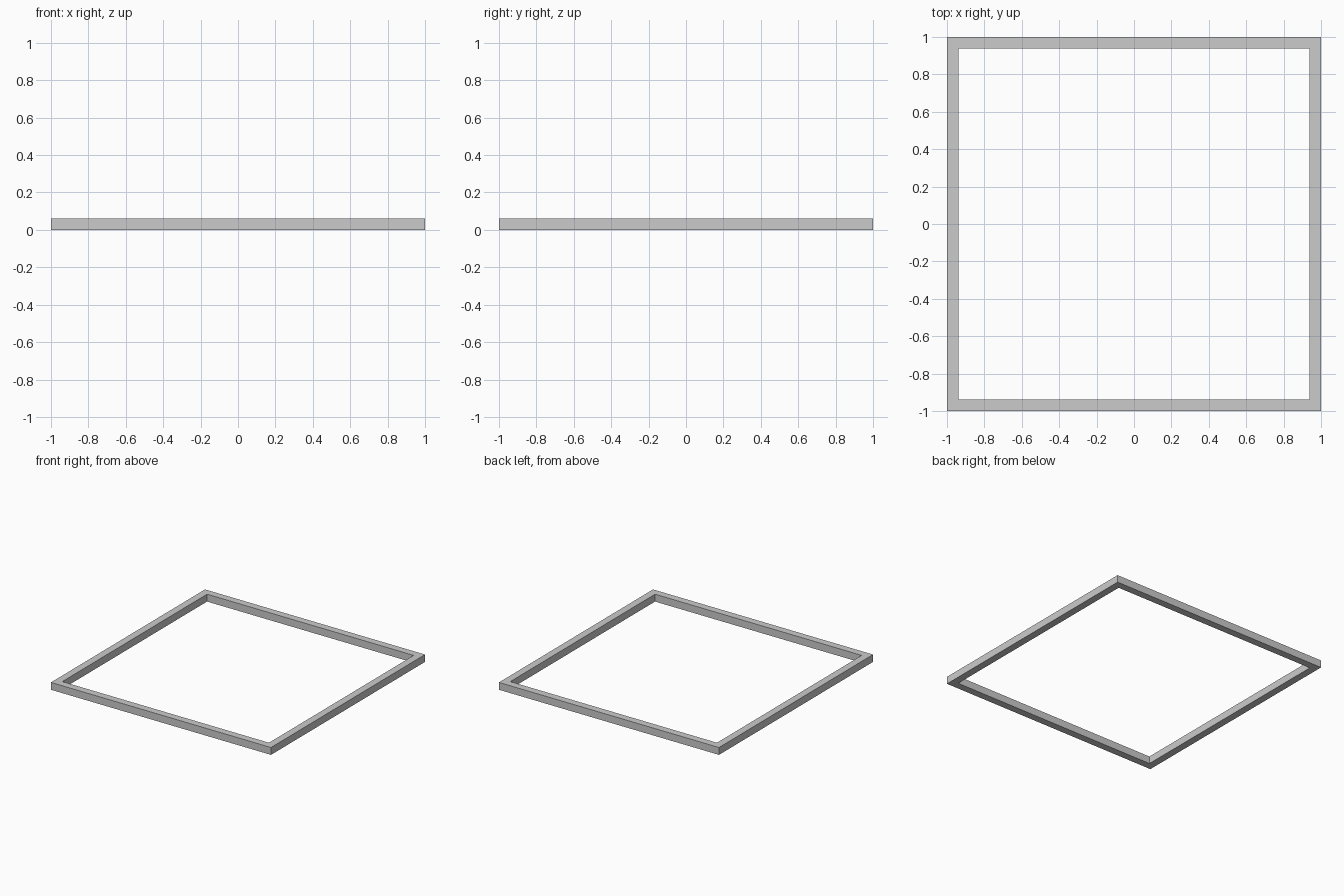
import bpy
import bmesh
from mathutils import Matrix

if "Cube" in bpy.data.objects:
    bpy.data.objects.remove(bpy.data.objects["Cube"])

COUNT = 33                # blocks along each side
S = 2.0 / COUNT           # block size
EDGE = 1.0 - S / 2        # centre line of the outer row


def block_row(name, start, step, count):
    """A straight row of separate touching cubes."""
    bm = bmesh.new()
    for i in range(count):
        pos = (start[0] + step[0] * i, start[1] + step[1] * i, S / 2)
        bmesh.ops.create_cube(bm, size=S, matrix=Matrix.Translation(pos))
    mesh = bpy.data.meshes.new(name)
    bm.to_mesh(mesh)
    bm.free()
    obj = bpy.data.objects.new(name, mesh)
    bpy.context.collection.objects.link(obj)
    return obj


# Front and back rows include the corner blocks
for name, y in (("front_block_row", -EDGE), ("back_block_row", EDGE)):
    block_row(name, (-EDGE, y), (S, 0), COUNT)

# Left and right rows fit between them
for name, x in (("left_block_row", -EDGE), ("right_block_row", EDGE)):
    block_row(name, (x, -EDGE + S), (0, S), COUNT - 2)
